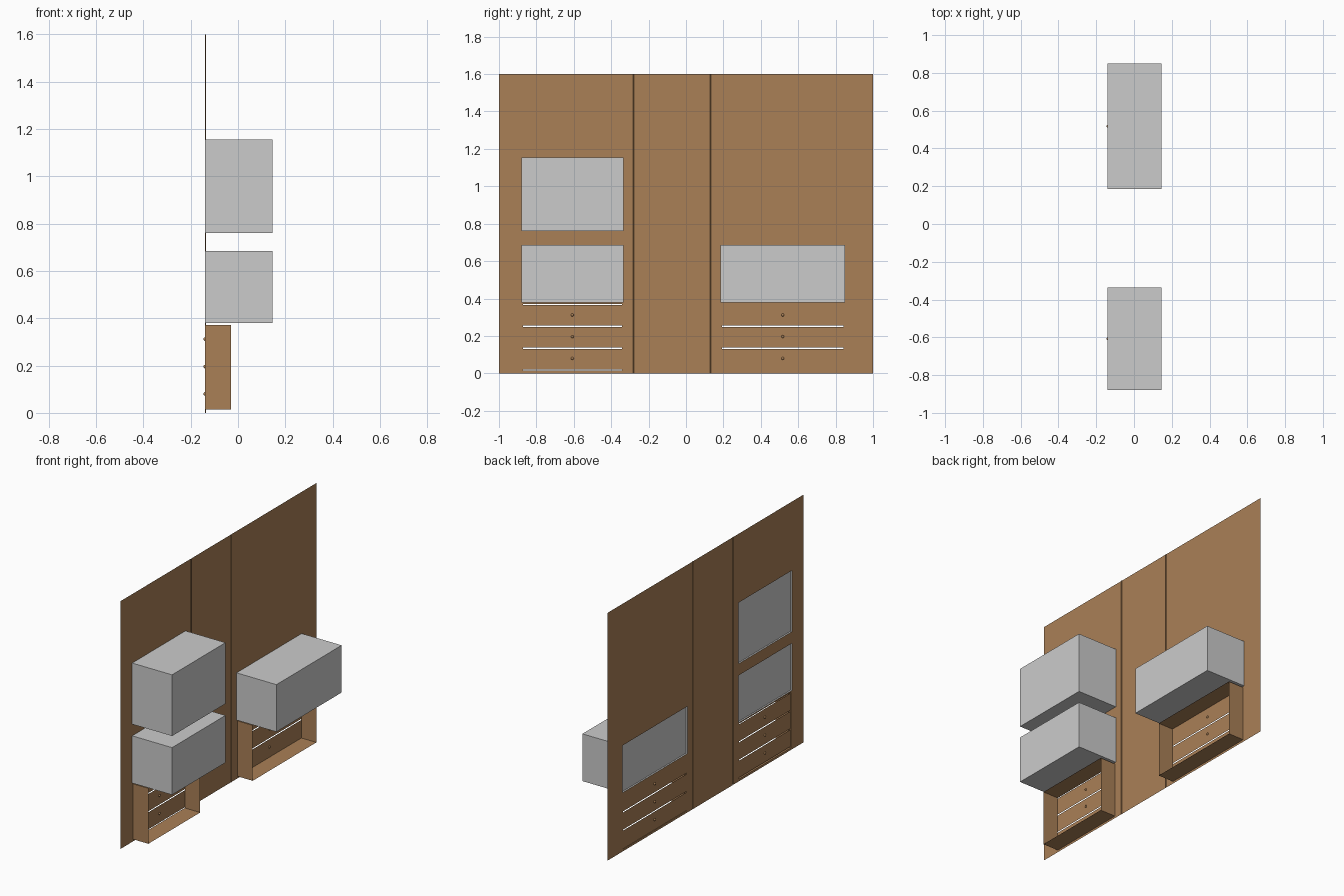
import bpy, bmesh, math
from mathutils import Matrix

if "Cube" in bpy.data.objects:
    bpy.data.objects.remove(bpy.data.objects["Cube"])

WALL_X = -0.14
BACK_X = 0.145
CAB_X = -0.03

brown = bpy.data.materials.new("brown_wood")
brown.diffuse_color = (0.40, 0.215, 0.094, 1)
brown.use_nodes = True
brown.node_tree.nodes["Principled BSDF"].inputs["Base Color"].default_value = brown.diffuse_color


def finish(name, bm, mat=None):
    me = bpy.data.meshes.new(name)
    bm.to_mesh(me)
    bm.free()
    ob = bpy.data.objects.new(name, me)
    bpy.context.collection.objects.link(ob)
    if mat:
        me.materials.append(mat)
    return ob


def panel(name, x, y0, y1, z0, z1, mat=None):
    bm = bmesh.new()
    bm.faces.new([bm.verts.new((x, y, z)) for y, z in
                  ((y0, z0), (y0, z1), (y1, z1), (y1, z0))])
    return finish(name, bm, mat)


def sleeve(name, x0, x1, y0, y1, z0, z1, mat=None, back=False):
    """Thin-walled box, open at the front and optionally at the back."""
    bm = bmesh.new()
    bmesh.ops.create_cube(bm, size=1)
    for v in bm.verts:
        v.co = (x1 if v.co.x > 0 else x0, y1 if v.co.y > 0 else y0,
                z1 if v.co.z > 0 else z0)
    bm.normal_update()
    drop = [f for f in bm.faces
            if f.normal.x < -0.5 or (f.normal.x > 0.5 and not back)]
    bmesh.ops.delete(bm, geom=drop, context='FACES')
    return finish(name, bm, mat)


# (y0, y1, z0, z1) of the openings in the wall
niches = {"upper_left": (-0.88, -0.335, 0.76, 1.155),
          "lower_left": (-0.88, -0.335, 0.38, 0.685),
          "right": (0.185, 0.85, 0.38, 0.685)}
cabinets = {"left": (-0.872, -0.343, 0.014, 0.372),
            "right": (0.193, 0.842, 0.014, 0.372)}
holes = list(niches.values()) + list(cabinets.values())
grooves = (-0.28, 0.13)

# Wall sheet with openings and two shallow vertical grooves
ys = {-1.0, 1.0}
zs = {0.0, 1.6}
for y0, y1, z0, z1 in holes:
    ys |= {y0, y1}
    zs |= {z0, z1}
for g in grooves:
    ys |= {g - 0.003, g, g + 0.003}
ys, zs = sorted(ys), sorted(zs)
bm = bmesh.new()
grid = [[bm.verts.new((WALL_X + (0.004 if y in grooves else 0), y, z))
         for z in zs] for y in ys]
for i in range(len(ys) - 1):
    for j in range(len(zs) - 1):
        cy, cz = (ys[i] + ys[i + 1]) / 2, (zs[j] + zs[j + 1]) / 2
        if not any(a < cy < b and c < cz < d for a, b, c, d in holes):
            bm.faces.new((grid[i][j], grid[i][j + 1],
                          grid[i + 1][j + 1], grid[i + 1][j]))
bmesh.ops.delete(bm, geom=[v for v in bm.verts if not v.link_faces], context='VERTS')
finish("wall", bm, brown)

# Grey display boxes with a slightly recessed front pane
for name, (y0, y1, z0, z1) in niches.items():
    sleeve(name + "_display_box", WALL_X, BACK_X, y0, y1, z0, z1, back=True)
    panel(name + "_front_pane", WALL_X + 0.01, y0, y1, z0, z1)

# Drawer units: shallow surround, three fronts with open gaps, round knobs
for name, (y0, y1, z0, z1) in cabinets.items():
    sleeve(name + "_drawer_surround", WALL_X, CAB_X, y0, y1, z0, z1, brown)
    end = 0.007 if name == "left" else 0.0
    edges = [z0 + end, 0.134, 0.252, z1 - end]
    for k in range(3):
        lo = edges[k] + (0.0035 if k else 0)
        hi = edges[k + 1] - (0.0035 if k < 2 else 0)
        panel(f"{name}_drawer_front_{k + 1}", WALL_X + 0.003, y0, y1, lo, hi, brown)
        bm = bmesh.new()
        bmesh.ops.create_uvsphere(
            bm, u_segments=12, v_segments=8, radius=0.008,
            matrix=Matrix.Translation((WALL_X + 0.002, (y0 + y1) / 2 + 0.0,
                                       (0.08, 0.196, 0.312)[k]))
            @ Matrix.Rotation(math.pi / 2, 4, 'Y'))
        for f in bm.faces:
            f.smooth = True
        finish(f"{name}_knob_{k + 1}", bm, brown)
